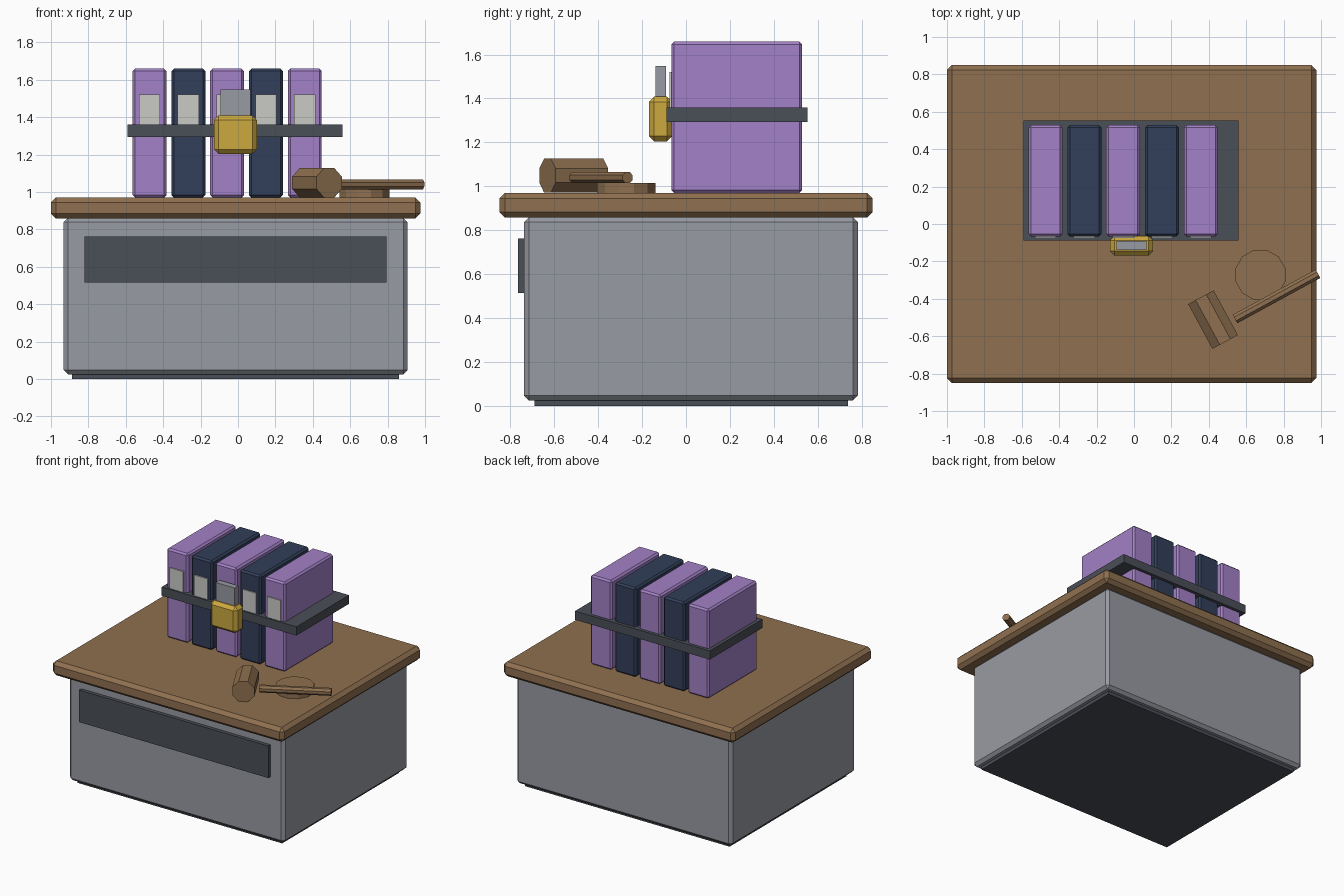
import bpy, bmesh, math
from mathutils import Vector

if "Cube" in bpy.data.objects:
    bpy.data.objects.remove(bpy.data.objects["Cube"])


def material(name, rgb):
    m = bpy.data.materials.new(name)
    lin = [((c / 255 + 0.055) / 1.055) ** 2.4 for c in rgb]
    m.diffuse_color = (*lin, 1)
    m.use_nodes = True
    m.node_tree.nodes["Principled BSDF"].inputs["Base Color"].default_value = m.diffuse_color
    return m


WOOD = material("brown wood", (143, 112, 80))
GREY = material("light grey", (152, 155, 163))
DARK = material("dark grey", (74, 78, 87))
PURPLE = material("purple", (163, 129, 199))
NAVY = material("navy", (50, 63, 90))
GOLD = material("gold", (204, 168, 62))
PAPER = material("off white", (202, 203, 198))


def finish(name, bm, mat):
    bmesh.ops.recalc_face_normals(bm, faces=bm.faces)
    me = bpy.data.meshes.new(name)
    bm.to_mesh(me)
    bm.free()
    me.materials.append(mat)
    ob = bpy.data.objects.new(name, me)
    bpy.context.collection.objects.link(ob)
    return ob


def box(name, x, y, z, mat, bevel=0.0):
    """Box from (min, max) ranges, with an optional one-step chamfer."""
    bm = bmesh.new()
    bmesh.ops.create_cube(bm, size=1)
    for v in bm.verts:
        v.co = [(r[0] + r[1]) / 2 + c * (r[1] - r[0]) for c, r in zip(v.co, (x, y, z))]
    if bevel:
        bmesh.ops.bevel(bm, geom=bm.edges[:], offset=bevel, segments=1,
                        affect='EDGES', profile=0.5)
    return finish(name, bm, mat)


def rod(name, a, b, radius, sides, mat):
    """Flat-sided cylinder from a to b, with a flat side facing up."""
    a, b = Vector(a), Vector(b)
    d = (b - a).normalized()
    up = Vector((0, 1, 0)) if abs(d.z) > 0.9 else Vector((0, 0, 1))
    side = d.cross(up).normalized()
    bm = bmesh.new()
    rings = []
    for p in (a, b):
        ring = []
        for i in range(sides):
            t = 2 * math.pi * (i + 0.5) / sides
            ring.append(bm.verts.new(p + radius * (up * math.cos(t) + side * math.sin(t))))
        bm.faces.new(ring)
        rings.append(ring)
    for i in range(sides):
        j = (i + 1) % sides
        bm.faces.new((rings[0][i], rings[0][j], rings[1][j], rings[1][i]))
    return finish(name, bm, mat)


# Desk
box("plinth", (-0.888, 0.86), (-0.69, 0.737), (0, 0.04), DARK)
box("cabinet", (-0.932, 0.907), (-0.737, 0.782), (0.025, 0.86), GREY, 0.022)
box("drawer_panel", (-0.82, 0.794), (-0.765, -0.73), (0.515, 0.762), DARK)
box("desk_top", (-1.0, 0.975), (-0.85, 0.85), (0.858, 0.97), WOOD, 0.026)

# Row of books with spine labels
for i in range(5):
    cx = -0.473 + 0.2075 * i
    box(f"book_{i + 1}", (cx - 0.0905, cx + 0.0905), (-0.067, 0.529), (0.97, 1.659),
        NAVY if i % 2 else PURPLE, 0.013)
    box(f"label_{i + 1}", (cx - 0.057, cx + 0.057), (-0.076, -0.0665), (1.32, 1.52), PAPER)

# Strap and padlock
box("strap", (-0.59, 0.56), (-0.088, 0.553), (1.293, 1.36), DARK)
box("lock_body", (-0.129, 0.101), (-0.169, -0.063), (1.204, 1.409), GOLD, 0.024)
box("lock_shackle", (-0.093, 0.067), (-0.138, -0.091), (1.38, 1.547), GREY)

# Gavel and sound block
ang = math.radians(28.5)
axis = Vector((math.sin(ang), -math.cos(ang), 0))
centre = Vector((0.4225, -0.511, 1.049))
rod("gavel_head", centre - axis * 0.136, centre + axis * 0.136, 0.084, 8, WOOD)
rod("gavel_handle", (0.54, -0.508, 1.04), (0.984, -0.266, 1.04), 0.028, 8, WOOD)
rod("sound_block", (0.676, -0.272, 0.97), (0.676, -0.272, 1.015), 0.138, 12, WOOD)
